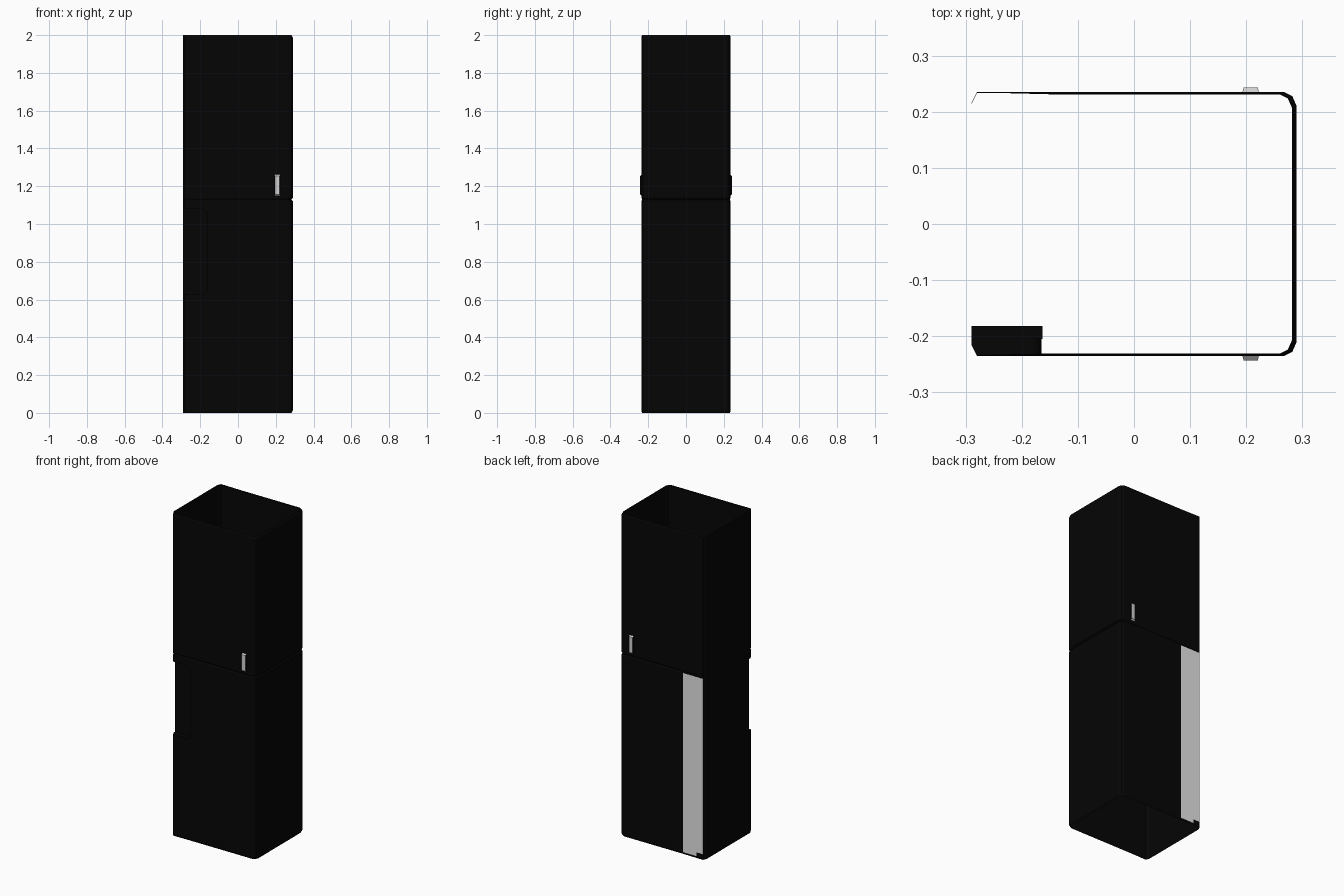
import bpy, bmesh, math

cube = bpy.data.objects.get("Cube")
if cube:
    bpy.data.objects.remove(cube, do_unlink=True)


def material(name, value):
    m = bpy.data.materials.new(name)
    m.use_nodes = True
    colour = (value, value, value, 1)
    m.diffuse_color = colour
    m.node_tree.nodes["Principled BSDF"].inputs["Base Color"].default_value = colour
    return m


BLACK = material("black casing", 0.0016)
PANEL = material("light grey panel", 0.78)
METAL = material("pale grey metal", 0.65)


def make(name, bm, *mats):
    bmesh.ops.remove_doubles(bm, verts=bm.verts, dist=0.0005)
    mesh = bpy.data.meshes.new(name)
    bm.to_mesh(mesh)
    bm.free()
    ob = bpy.data.objects.new(name, mesh)
    for m in mats:
        mesh.materials.append(m)
    bpy.context.collection.objects.link(ob)


W, E, D = -0.29, 0.29, 0.235           # side walls and half depth
PX, PY, PZ0, PZ1 = -0.165, -0.205, 0.63, 1.08   # corner pocket limits

# Casing: open sleeve with chamfered corners, rolled rims and a fine seam
section = [(W, -0.215), (-0.28, -D), (PX, -D), (0.268, -D), (0.282, -0.228),
           (E, -0.21), (E, 0.21), (0.282, 0.228), (0.268, D), (-0.143, D),
           (-0.235, D), (-0.28, D), (W, 0.215), (W, PY)]
levels = [(0, 0.007), (0.012, 0), (0.035, 0), (PZ0, 0), (PZ1, 0), (1.122, 0),
          (1.13, 0.008), (1.138, 0), (1.988, 0), (2, 0.007)]
bm = bmesh.new()
rings = []
for z, inset in levels:
    ring = []
    for x, y in section:
        depth = inset * (0.5 if x > -0.2 else 0.2)   # shallower on front and back
        ring.append(bm.verts.new((x - inset * (x > 0.25), y - math.copysign(depth, y), z)))
    rings.append(ring)
n = len(section)
for lo, hi, (z, _) in zip(rings, rings[1:], levels):
    for i in range(n):
        j = (i + 1) % n
        if z == PZ0 and i in (0, 1, n - 1):
            continue                   # pocket opening
        f = bm.faces.new((lo[i], lo[j], hi[j], hi[i]))
        # Pale strip on the back edge, with a step at its foot
        if z < 1.1 and (i == 9 and z > 0.01 or i == 10 and z > 0.03):
            f.material_index = 1
make("casing", bm, BLACK, PANEL)

# Corner pocket rim with rounded inner corners
R = 0.022
bm = bmesh.new()


def face(points):
    bm.faces.new([bm.verts.new(p) for p in points])


arcs = []
for z, sign in ((PZ0, 1), (PZ1, -1)):
    arc = []
    for k in range(6):
        a = math.radians(18 * k)
        arc.append((PX - R + R * math.sin(a), z + sign * R * (1 - math.cos(a))))
    arcs.append(arc)
    face([(x, -D, h) for x, h in arc] + [(PX, -D, z)])
    face([(W, PY, z), (W, -0.215, z), (-0.28, -D, z), (PX - R, -D, z), (PX - R, PY, z)])
outline = arcs[0] + arcs[1][::-1]
for (x0, z0), (x1, z1) in zip(outline, outline[1:]):
    face([(x0, -D, z0), (x1, -D, z1), (x1, PY, z1), (x0, PY, z0)])
bmesh.ops.recalc_face_normals(bm, faces=bm.faces)
make("pocket_rim", bm, BLACK)

# Block closing the pocket from behind
bm = bmesh.new()
bmesh.ops.create_cube(bm, size=1)
for v in bm.verts:
    v.co = (-0.2265 + v.co.x * 0.127, -0.1935 + v.co.y * 0.023, 0.855 + v.co.z * 0.454)
make("pocket_block", bm, BLACK)

# Slim handles on front and back: pale face, dark sides, narrower on the outside
for name, s in (("front_handle", -1), ("back_handle", 1)):
    bm = bmesh.new()
    bmesh.ops.create_cube(bm, size=1)
    for f in bm.faces:
        f.material_index = int(abs(f.normal.x) > 0.5)
    for v in bm.verts:
        k = 1 if v.co.y * s < 0 else 0.85
        v.co = (0.208 + v.co.x * 0.03 * k, s * 0.238 + v.co.y * 0.01, 1.205 + v.co.z * 0.115 * k)
    make(name, bm, METAL, BLACK)
